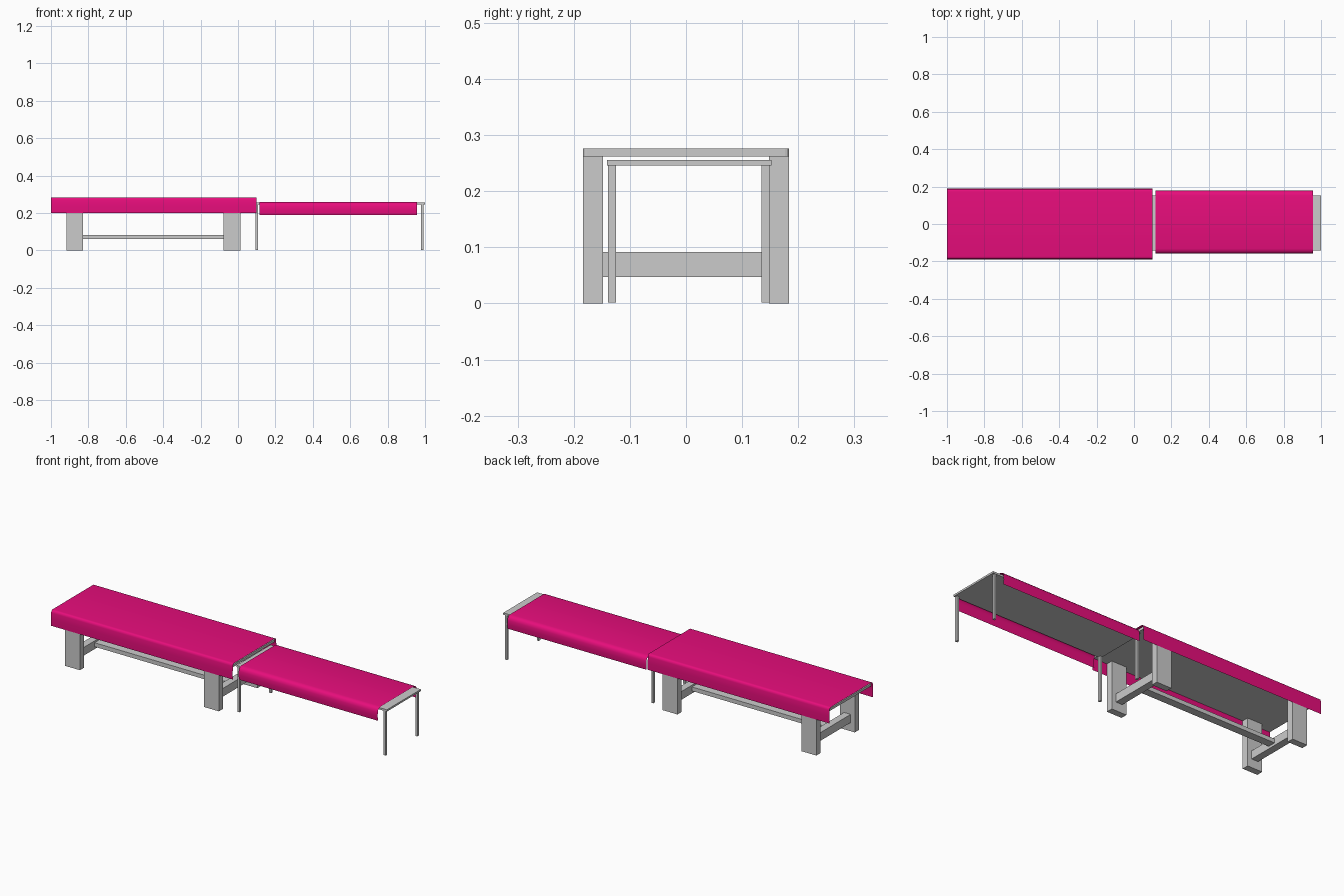
import bpy, bmesh

if "Cube" in bpy.data.objects:
    bpy.data.objects.remove(bpy.data.objects["Cube"])

pink = bpy.data.materials.new("pink_cloth")
pink.diffuse_color = (0.8, 0.004, 0.2, 1)
pink.use_nodes = True
pink.node_tree.nodes["Principled BSDF"].inputs["Base Color"].default_value = pink.diffuse_color


def box(name, x, y, z, bevel=0.0):
    """Box from (min, max) ranges, optionally with rounded vertical corners."""
    bm = bmesh.new()
    bmesh.ops.create_cube(bm, size=1)
    for v in bm.verts:
        for i, (lo, hi) in enumerate((x, y, z)):
            v.co[i] = lo if v.co[i] < 0 else hi
    if bevel:
        upright = [e for e in bm.edges
                   if abs(e.verts[0].co.z - e.verts[1].co.z) > 1e-4]
        bmesh.ops.bevel(bm, geom=upright, offset=bevel, segments=3,
                        profile=0.5, affect='EDGES')
    return finish(name, bm)


def finish(name, bm):
    bmesh.ops.recalc_face_normals(bm, faces=bm.faces)
    mesh = bpy.data.meshes.new(name)
    bm.to_mesh(mesh)
    bm.free()
    obj = bpy.data.objects.new(name, mesh)
    bpy.context.collection.objects.link(obj)
    return obj


def cloth(name, x0, x1, profile):
    """Open sheet: a (y, z) profile swept along x."""
    bm = bmesh.new()
    rows = [[bm.verts.new((x, y, z)) for y, z in profile] for x in (x0, x1)]
    for i in range(len(profile) - 1):
        bm.faces.new((rows[0][i], rows[1][i], rows[1][i + 1], rows[0][i + 1]))
    bm.normal_update()
    # the sheet faces outwards and upwards
    if sum(f.normal.z * f.calc_area() for f in bm.faces) < 0:
        bmesh.ops.reverse_faces(bm, faces=bm.faces)
    mesh = bpy.data.meshes.new(name)
    bm.to_mesh(mesh)
    bm.free()
    obj = bpy.data.objects.new(name, mesh)
    bpy.context.collection.objects.link(obj)
    obj.data.materials.append(pink)
    bpy.context.view_layer.objects.active = obj
    obj.select_set(True)
    bpy.ops.object.shade_smooth_by_angle(angle=0.7)
    obj.select_set(False)
    return obj


# Large table: top, four plank legs, end rails and long stretcher
box("large_table_top", (-0.995, 0.095), (-0.184, 0.184), (0.262, 0.276), 0.008)
for end, cx in (("left", -0.873), ("right", -0.032)):
    for side, y in (("front", (-0.184, -0.148)), ("back", (0.148, 0.184))):
        box(f"large_{end}_{side}_leg", (cx - 0.045, cx + 0.045), y, (0, 0.262))
    box(f"large_{end}_rail", (cx - 0.02, cx + 0.02), (-0.148, 0.148), (0.047, 0.092))
box("large_stretcher", (-0.853, -0.052), (-0.022, 0.022), (0.06, 0.082))

# Small table: thin top and four slim legs
box("small_table_top", (0.09, 1.0), (-0.141, 0.152), (0.246, 0.256))
for end, x in (("left", (0.094, 0.106)), ("right", (0.979, 0.991))):
    for side, y in (("front", (-0.139, -0.125)), ("back", (0.135, 0.149))):
        box(f"small_{end}_{side}_leg", x, y, (0.002, 0.246))

# Large tablecloth, mirrored half profile
half = [(0.188, 0.199), (0.1885, 0.235), (0.1875, 0.27), (0.185, 0.279),
        (0.180, 0.283), (0.173, 0.284)]
cloth("large_tablecloth", -1.0, 0.1, [(-y, z) for y, z in half] + half[::-1])

# Small tablecloth, hanging slightly off centre
half = [(0.166, 0.19), (0.169, 0.215), (0.168, 0.237), (0.164, 0.249),
        (0.156, 0.257), (0.142, 0.260)]
cloth("small_tablecloth", 0.115, 0.957,
      [(0.01 - y, z) for y, z in half] + [(0.01 + y, z) for y, z in half[::-1]])
